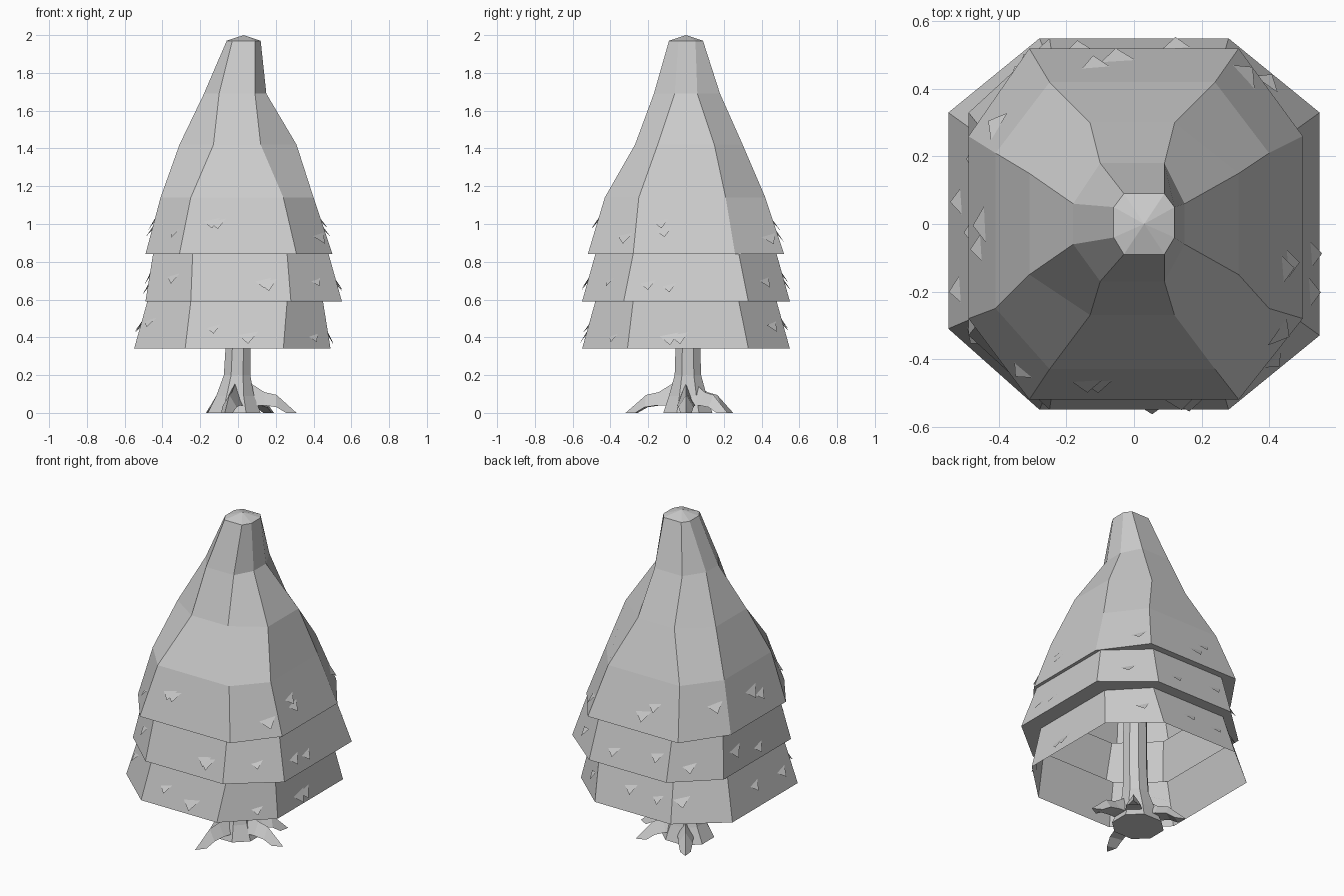
import bpy, bmesh, math, random
from mathutils import Vector

random.seed(4)
if "Cube" in bpy.data.objects:
    bpy.data.objects.remove(bpy.data.objects["Cube"])

grey = bpy.data.materials.new("plain_grey")
grey.use_nodes = True
grey.diffuse_color = (0.6, 0.6, 0.6, 1)
grey.node_tree.nodes["Principled BSDF"].inputs["Base Color"].default_value = (0.6, 0.6, 0.6, 1)


def add_object(name, bm, recalc=True):
    if recalc:
        bmesh.ops.recalc_face_normals(bm, faces=bm.faces)
    mesh = bpy.data.meshes.new(name)
    bm.to_mesh(mesh)
    bm.free()
    mesh.materials.append(grey)
    obj = bpy.data.objects.new(name, mesh)
    bpy.context.collection.objects.link(obj)
    return obj


def octagon(z, x, y, fx, fy):
    """Corner-cut rectangle: outer limits x, y and flat side limits fx, fy."""
    return [Vector(p) for p in (
        (fx[0], y[0], z), (fx[1], y[0], z), (x[1], fy[0], z), (x[1], fy[1], z),
        (fx[1], y[1], z), (fx[0], y[1], z), (x[0], fy[1], z), (x[0], fy[0], z))]


def loft(bm, rings, tip=None, end=None):
    """Bridge successive rings; close the first with tip, the last with end."""
    rows = [[bm.verts.new(p) for p in ring] for ring in rings]
    n = len(rows[0])
    for a, b in zip(rows, rows[1:]):
        for i in range(n):
            j = (i + 1) % n
            bm.faces.new((a[i], b[i], b[j], a[j]))
    for row, point in ((rows[0], tip), (rows[-1], end)):
        if point:
            v = bm.verts.new(point)
            for i in range(n):
                bm.faces.new((v, row[i], row[(i + 1) % n]))


# Foliage: a tapering crown over two short flared skirts, hollow below
crown = [
    octagon(1.97, (-.06, .12), (-.09, .09), (-.03, .09), (-.04, .05)),
    octagon(1.69, (-.18, .15), (-.17, .18), (-.10, .09), (-.06, .06)),
    octagon(1.42, (-.31, .31), (-.27, .30), (-.13, .12), (-.15, .15)),
    octagon(1.14, (-.41, .40), (-.43, .42), (-.25, .24), (-.25, .21)),
    octagon(.84, (-.49, .50), (-.52, .52), (-.31, .31), (-.28, .26))]
middle = [
    octagon(.84, (-.45, .48), (-.48, .48), (-.24, .26), (-.28, .28)),
    octagon(.59, (-.49, .55), (-.55, .55), (-.25, .28), (-.33, .33))]
lower = [
    octagon(.59, (-.48, .45), (-.48, .48), (-.25, .26), (-.28, .28)),
    octagon(.34, (-.55, .49), (-.55, .55), (-.28, .24), (-.31, .33))]
bm = bmesh.new()
loft(bm, crown + middle + lower, tip=(.03, 0, 2))
add_object("foliage", bm)

# Leaf flakes: small slivers lifting off the skirts
bm = bmesh.new()
for top, bottom in (crown[-2:], middle, lower):
    for i in range(8):
        j = (i + 1) % 8
        for k in range(2 if i % 2 == 0 else 1):
            u, v = random.uniform(.15, .85), random.uniform(.4, .75)
            spot = top[i].lerp(top[j], u).lerp(bottom[i].lerp(bottom[j], u), v)
            along = (bottom[j] - bottom[i]).normalized()
            down = (bottom[i].lerp(bottom[j], u) - top[i].lerp(top[j], u)).normalized()
            out = along.cross(-down).normalized()
            size = random.uniform(.04, .06)
            corners = (spot - along * size, spot + along * size * .8 - down * .02,
                       spot + down * size * .9 + out * .02)
            bm.faces.new([bm.verts.new(p) for p in corners])
add_object("leaf_flakes", bm, recalc=False)

# Trunk: eight-sided post with a flared foot
trunk = []
for z, rx, ry, cx in ((1.1, .06, .06, 0), (.36, .065, .065, 0),
                      (.2, .07, .07, -.005), (.09, .1, .1, -.015), (0, .14, .13, -.02)):
    trunk.append(octagon(z, (cx - rx, cx + rx), (.01 - ry, .01 + ry),
                         (cx - rx * .45, cx + rx * .45), (.01 - ry * .45, .01 + ry * .45)))
bm = bmesh.new()
loft(bm, trunk, tip=(0, .01, 1.1), end=(-.02, .01, 0))
add_object("trunk", bm)

# Roots: arched tapering limbs reaching the ground
for n, (tx, ty) in enumerate(((-.07, -.32), (.31, 0), (-.17, .25), (.19, .22))):
    tip = Vector((tx, ty, 0))
    side = Vector((-ty, tx, 0)).normalized()
    rings = []
    for t, high, low, wide in ((.2, .16, .04, .05), (.45, .11, .04, .045),
                               (.66, .095, .03, .04), (.82, .05, 0, .03)):
        c = tip * t
        rings.append([c + side * wide + Vector((0, 0, low)), c + Vector((0, 0, high)),
                      c - side * wide + Vector((0, 0, low))])
    bm = bmesh.new()
    loft(bm, rings, end=tip)
    add_object("root_%d" % (n + 1), bm)
